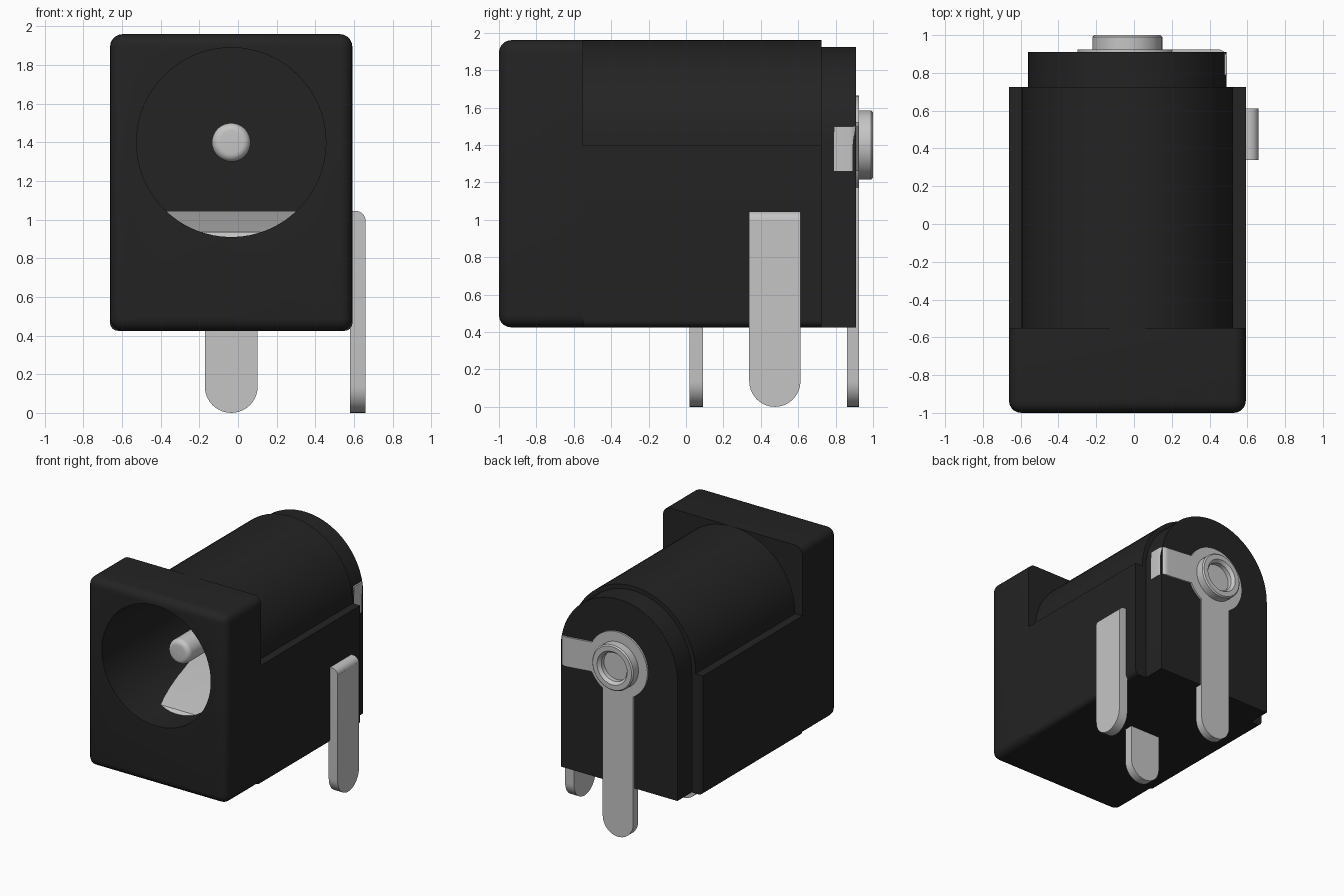
import bpy, bmesh
from math import pi, sin, cos, asin, radians

if "Cube" in bpy.data.objects:
    bpy.data.objects.remove(bpy.data.objects["Cube"])

CX, CZ = -0.035, 1.40        # axis of the socket
BASE = 0.425                 # underside of the housing
HALF = 0.627                 # half width of the housing


def material(name, value):
    m = bpy.data.materials.new(name)
    m.use_nodes = True
    color = (value, value, value, 1)
    m.diffuse_color = color
    m.node_tree.nodes["Principled BSDF"].inputs["Base Color"].default_value = color
    return m


BLACK = material("black plastic", 0.017)
METAL = material("light grey metal", 0.56)


def arc(cx, cy, r, a0, a1, n=16):
    """Points on an arc, angles in degrees."""
    return [(cx + r * cos(radians(a0 + (a1 - a0) * i / n)),
             cy + r * sin(radians(a0 + (a1 - a0) * i / n))) for i in range(n + 1)]


def finish(name, bm, mat):
    bmesh.ops.recalc_face_normals(bm, faces=bm.faces)
    me = bpy.data.meshes.new(name)
    bm.to_mesh(me)
    bm.free()
    me.materials.append(mat)
    ob = bpy.data.objects.new(name, me)
    bpy.context.collection.objects.link(ob)
    return ob


def smooth(ob):
    bpy.ops.object.select_all(action='DESELECT')
    ob.select_set(True)
    bpy.context.view_layer.objects.active = ob
    bpy.ops.object.shade_smooth_by_angle(angle=radians(35))


def prism(name, pts, axis, lo, hi, mat):
    """Extrude a closed outline along one axis."""
    place = {"x": lambda u, v, w: (w, u, v),
             "y": lambda u, v, w: (u, w, v),
             "z": lambda u, v, w: (u, v, w)}[axis]
    bm = bmesh.new()
    ends = [[bm.verts.new(place(u, v, w)) for u, v in pts] for w in (lo, hi)]
    for ring in ends:
        bm.faces.new(ring)
    for i in range(len(pts)):
        j = (i + 1) % len(pts)
        bm.faces.new((ends[0][i], ends[0][j], ends[1][j], ends[1][i]))
    ob = finish(name, bm, mat)
    smooth(ob)
    return ob


def lathe(name, profile, mat, n=48):
    """Spin (radius, y) points about the socket axis."""
    bm = bmesh.new()
    rings = []
    for r, y in profile:
        if r == 0:
            rings.append([bm.verts.new((CX, y, CZ))])
        else:
            rings.append([bm.verts.new((CX + r * cos(2 * pi * i / n), y,
                                        CZ + r * sin(2 * pi * i / n))) for i in range(n)])
    for a, b in zip(rings, rings[1:]):
        for i in range(n):
            j = (i + 1) % n
            if len(a) == 1:
                bm.faces.new((a[0], b[i], b[j]))
            elif len(b) == 1:
                bm.faces.new((a[i], a[j], b[0]))
            else:
                bm.faces.new((a[i], a[j], b[j], b[i]))
    ob = finish(name, bm, mat)
    smooth(ob)
    return ob


def arch(half, radius, corner):
    """Box below the socket axis with a round top."""
    pts = arc(CX - half + corner, BASE + corner, corner, 180, 270, 6) if corner else [(CX - half, BASE)]
    pts += arc(CX + half - corner, BASE + corner, corner, 270, 360, 6) if corner else [(CX + half, BASE)]
    if half > radius:
        pts.append((CX + half, CZ))
    pts += arc(CX, CZ, radius, 0, 180, 40)
    if half > radius:
        pts.append((CX - half, CZ))
    return pts


def tongue(u, half, top):
    """Flat terminal with a round lower end."""
    return arc(u, half, half, 180, 360, 20) + [(u + half, top), (u - half, top)]


# Front block, rounded except around its back face
bm = bmesh.new()
bmesh.ops.create_cube(bm, size=1)
for v in bm.verts:
    v.co = (CX + v.co.x * 2 * HALF, -0.775 + v.co.y * 0.45, 1.1925 + v.co.z * 1.535)
edges = [e for e in bm.edges if min(v.co.y for v in e.verts) < -0.9]
bmesh.ops.bevel(bm, geom=edges, offset=0.065, segments=5, profile=0.5, affect='EDGES')
front_block = finish("front_block", bm, BLACK)

# Housing behind the front block and its narrower rear cap
housing = prism("housing", arch(HALF, 0.56, 0.04), "y", -0.55, 0.725, BLACK)
prism("rear_cap", arch(0.525, 0.525, 0), "y", 0.725, 0.91, BLACK)

# Socket bore
cutter = lathe("bore_cutter", [(0, -1.2), (0.49, -1.2), (0.49, 0.6), (0, 0.6)], BLACK, 64)
cutter.hide_render = True
for ob in (front_block, housing):
    mod = ob.modifiers.new("bore", 'BOOLEAN')
    mod.operation, mod.solver, mod.object = 'DIFFERENCE', 'EXACT', cutter
    bpy.ops.object.select_all(action='DESELECT')
    ob.select_set(True)
    bpy.context.view_layer.objects.active = ob
    bpy.ops.object.modifier_apply(modifier=mod.name)
    smooth(ob)
bpy.data.objects.remove(cutter)

# Centre pin with rounded tip, and its hollow rivet end
tip = [(r, -0.68 - (y + 0.68)) for r, y in arc(0.06, -0.68, 0.04, 90, 0, 6)]
lathe("centre_pin", [(0, -0.72)] + tip + [(0.10, 0.62), (0, 0.62)], METAL, 32)
lathe("rivet", [(0, 0.90), (0.185, 0.90), (0.185, 0.99), (0.175, 1.0), (0.135, 1.0),
                (0.115, 0.975), (0.115, 0.94), (0, 0.94)], METAL)

# Sloping spring contact in the bore, and its leg
prism("spring_contact", [(-0.78, 0.87), (-0.72, 0.935), (0.03, 1.045), (0.09, 1.045),
                         (0.09, 0.97), (-0.7, 0.85)], "x", CX - 0.42, CX + 0.42, METAL)
prism("spring_leg", tongue(CX, 0.137, 0.98), "y", 0.02, 0.09, METAL)

# Side terminal with a rounded top bend
side = prism("side_terminal", tongue(0.475, 0.137, 1.0), "x", 0.58, 0.66, METAL)
bend = [(0.58, 0.995), (0.66, 0.995)] + arc(0.61, 0.995, 0.05, 0, 90, 6) + [(0.58, 1.045)]
prism("side_terminal_bend", bend, "y", 0.338, 0.612, METAL)

# Rear terminal: leg, round plate and arm in one outline
R, LEG, ARM = 0.265, 0.137, 0.12
a = asin(LEG / R) * 180 / pi
b = asin(ARM / R) * 180 / pi
outline = arc(CX, LEG, LEG, 180, 360, 20)
outline += arc(CX, CZ, R, -90 + a, -b, 8)
outline += [(0.43, CZ - ARM - 0.02), (0.43, CZ + ARM - 0.02)]
outline += arc(CX, CZ, R, b, 270 - a, 28)
prism("rear_terminal", outline, "y", 0.86, 0.925, METAL)

# Arm end folded around the side of the cap
fold = [(0.43, 0.79), (0.493, 0.79)] + arc(0.443, 0.875, 0.05, 0, 90, 6) + [(0.43, 0.925)]
prism("rear_terminal_fold", fold, "z", CZ - ARM - 0.02, CZ + ARM - 0.02, METAL)
